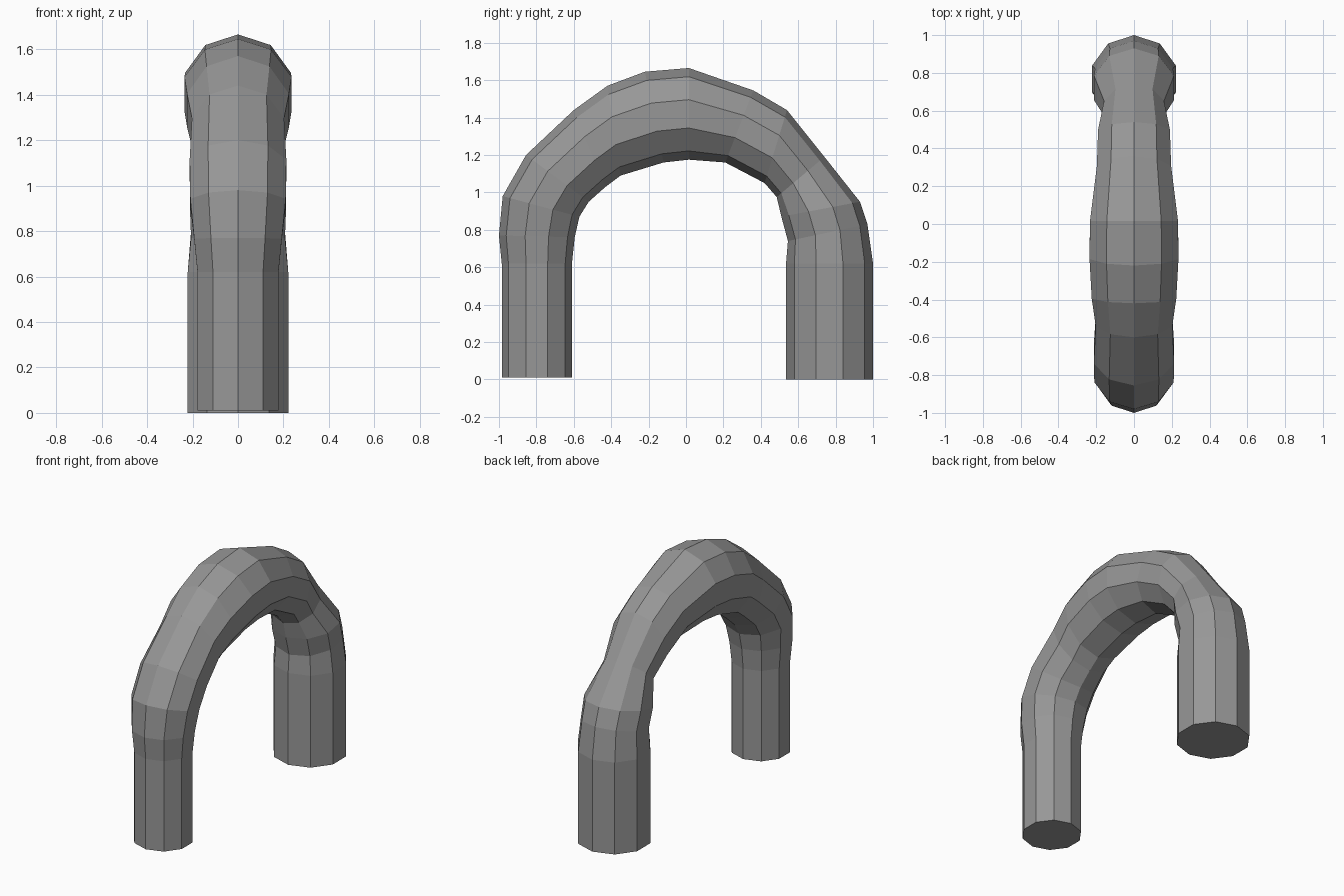
import bpy, bmesh, math
from mathutils import Vector

if "Cube" in bpy.data.objects:
    bpy.data.objects.remove(bpy.data.objects["Cube"])

SIDES = 10

# Arch path, front foot to back foot: inner (y, z), outer (y, z), sideways stretch
rings = [
    ((-0.61, 0.01), (-0.985, 0.01), 1),
    ((-0.61, 0.62), (-0.985, 0.62), 1),
    ((-0.595, 0.76), (-1.0, 0.77), 1),
    ((-0.57, 0.87), (-0.98, 0.98), 1.04),
    ((-0.52, 0.95), (-0.855, 1.20), 1.07),
    ((-0.43, 1.03), (-0.60, 1.44), 0.96),
    ((-0.35, 1.09), (-0.42, 1.57), 0.97),
    ((-0.12, 1.16), (-0.22, 1.645), 1),
    ((0.015, 1.175), (0.015, 1.665), 1),
    ((0.21, 1.16), (0.36, 1.545), 1),
    ((0.42, 1.05), (0.54, 1.44), 0.98),
    ((0.485, 0.975), (0.74, 1.19), 1),
    ((0.51, 0.87), (0.93, 0.95), 1.04),
    ((0.545, 0.74), (0.97, 0.83), 1),
    ((0.535, 0.62), (1.0, 0.62), 1),
    ((0.535, 0.0), (1.0, 0.0), 1),
]


def add_ring(bm, inner, outer, stretch):
    a, b = Vector((0, *inner)), Vector((0, *outer))
    centre, arm = (a + b) / 2, (b - a) / 2
    side = Vector((arm.length * stretch, 0, 0))
    angles = [2 * math.pi * i / SIDES for i in range(SIDES)]
    return [bm.verts.new(centre + arm * math.cos(t) + side * math.sin(t)) for t in angles]


# Bent tube skinned over the rings, capped at both feet
bm = bmesh.new()
loops = [add_ring(bm, *ring) for ring in rings]
for p, q in zip(loops, loops[1:]):
    for i in range(SIDES):
        j = (i + 1) % SIDES
        bm.faces.new((p[i], p[j], q[j], q[i]))
bm.faces.new(loops[0])
bm.faces.new(loops[-1])
bmesh.ops.recalc_face_normals(bm, faces=bm.faces)

mesh = bpy.data.meshes.new("arched_tube")
bm.to_mesh(mesh)
bm.free()

# Dark grey finish
grey = bpy.data.materials.new("dark_grey")
grey.diffuse_color = (0.31, 0.31, 0.31, 1)
grey.use_nodes = True
grey.node_tree.nodes["Principled BSDF"].inputs["Base Color"].default_value = grey.diffuse_color
mesh.materials.append(grey)
bpy.context.collection.objects.link(bpy.data.objects.new("arched_tube", mesh))
